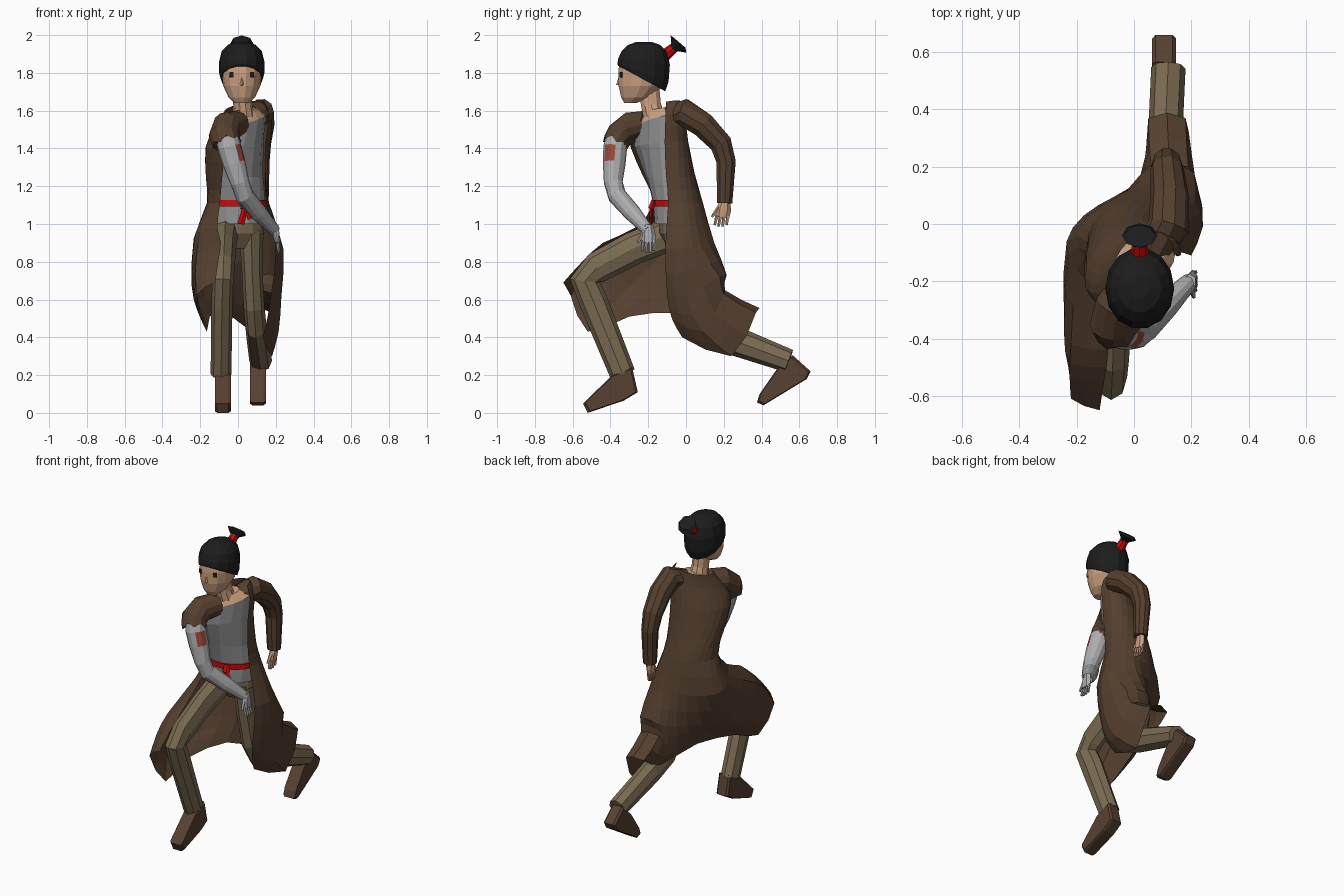
import bpy, bmesh, math
from mathutils import Vector as V


def material(name, r, g, b):
    m = bpy.data.materials.new(name)
    m.diffuse_color = (r, g, b, 1)
    return m


COAT = material("coat brown", .09, .05, .028)
PANTS = material("trouser olive", .20, .15, .085)
SKIN = material("skin", .62, .36, .22)
SHIRT = material("shirt grey", .31, .31, .31)
METAL = material("arm grey", .42, .42, .43)
HAIR = material("hair black", .012, .012, .012)
RED = material("sash red", .58, .003, .003)
RUST = material("patch rust", .33, .065, .035)
SHOE = material("shoe brown", .095, .052, .032)


def loft(name, rows, mats, closed=True, rule=None):
    """Skin rows of points; closed rows get capped ends. rule(face) -> material slot."""
    bm = bmesh.new()
    vs = [[bm.verts.new(p) for p in r] for r in rows]
    n = len(rows[0])
    for a, b in zip(vs, vs[1:]):
        for i in range(n if closed else n - 1):
            j = (i + 1) % n
            bm.faces.new((a[i], a[j], b[j], b[i]))
    if closed:
        bm.faces.new(vs[0])
        bm.faces.new(vs[-1])
    bmesh.ops.recalc_face_normals(bm, faces=bm.faces)
    if rule:
        for f in bm.faces:
            f.material_index = rule(f)
    me = bpy.data.meshes.new(name)
    bm.to_mesh(me)
    bm.free()
    for m in mats:
        me.materials.append(m)
    ob = bpy.data.objects.new(name, me)
    bpy.context.collection.objects.link(ob)
    return ob


def arc(c, u, v, n, a0=0, a1=360, full=True):
    out = []
    for i in range(n):
        a = math.radians(a0 + (a1 - a0) * i / (n if full else n - 1))
        out.append(V(c) + u * math.cos(a) + v * math.sin(a))
    return out


def tube(name, pts, mats, n=8, ref=(1, 0, 0), jag=0, rule=None):
    """Limb through (x, y, z, half width, half depth) stations."""
    rows, ps = [], [V(p[:3]) for p in pts]
    for i, p in enumerate(pts):
        t = (ps[min(i + 1, len(ps) - 1)] - ps[max(i - 1, 0)]).normalized()
        s = V(ref)
        s = (s - t * s.dot(t)).normalized()
        rows.append(arc(ps[i], s * p[3], t.cross(s) * p[-1], n))
        if jag and i == len(pts) - 1:
            rows[-1] = [q + t * jag * (-1) ** k for k, q in enumerate(rows[-1])]
    return loft(name, rows, mats, rule=rule)


def spline(p, k=2):
    out = []
    for i in range(len(p) - 1):
        a, b, c, d = p[max(i - 1, 0)], p[i], p[i + 1], p[min(i + 2, len(p) - 1)]
        for j in range(k):
            t = j / k
            out.append((b * 2 + (c - a) * t + (a * 2 - b * 5 + c * 4 - d) * t * t
                        + (b * 3 - a - c * 3 + d) * t ** 3) / 2)
    return out + [p[-1]]


def body(x, y, z, w, d, twist, tilt=0, off=0, **kw):
    """Twisted torso cross-section."""
    t = math.radians(twist)
    u = V((math.cos(t), math.sin(t), tilt)) * (w + off)
    return arc((x, y, z), u, V((math.sin(t), -math.cos(t), 0)) * (d + off), **kw)


# Torso: shirt with bare neckline, twisted toward +x
torso = [(.03, -.15, 1.60, .07, .06, 45, .25), (.02, -.15, 1.545, .155, .09, 44, .25),
         (-.01, -.14, 1.42, .165, .11, 40, .1), (-.01, -.09, 1.25, .15, .115, 28, 0),
         (0, -.05, 1.11, .15, .12, 18, 0)]
hem = (0, -.045, 1.0, .14, .12, 12, 0)
loft("shirt", [body(*r, n=14) for r in torso + [hem]], [SHIRT, SKIN],
     rule=lambda f: int(f.calc_center_median().z > 1.56))
loft("pelvis", [body(0, -.04, 1.04, .13, .105, 10, n=12), body(0, -.03, .95, .14, .11, 5, n=12),
                body(0, -.02, .87, .09, .07, 0, n=12)], [PANTS])

# Sash with knot and two tails
loft("sash", [body(0, -.05, z, .15, .12, 18, off=.008, n=14) for z in (1.128, 1.093)], [RED])
tube("sash_knot", [(.04, -.17, 1.125, .022, .015), (.04, -.185, 1.08, .026, .018)], [RED], 6)
for i, (x, z) in enumerate(((.015, 1.0), (.07, 1.03))):
    tube(f"sash_tail_{i}", [(.04, -.185, 1.09, .014, .008), (x, -.185, z, .018, .007)], [RED], 4)

# Long coat: open shell over the torso, flaring over the front thigh and the rear leg
skirt = [
    [(-.11, -.27, .98), (-.20, -.16, .97), (-.235, -.06, .92), (-.175, .03, .90), (-.07, .095, .90),
     (.02, .13, .90), (.11, .15, .90), (.21, .08, .88), (.24, -.01, .87), (.20, -.11, .87)],
    [(-.09, -.44, .90), (-.22, -.42, .83), (-.245, -.30, .67), (-.18, -.08, .68), (-.06, .07, .69),
     (.02, .17, .70), (.09, .215, .73), (.21, .18, .72), (.23, .0, .62), (.175, -.10, .63)],
    [(-.105, -.55, .80), (-.225, -.53, .73), (-.215, -.43, .54), (-.165, -.20, .58), (-.06, .03, .60),
     (.02, .16, .57), (.06, .195, .635), (.19, .20, .63), (.215, .09, .43), (.155, -.075, .50)],
    [(-.12, -.65, .69), (-.22, -.61, .62), (-.165, -.52, .43), (-.15, -.30, .51), (-.06, -.03, .53),
     (.045, .20, .45), (.05, .37, .54), (.18, .37, .53), (.18, .24, .30), (.13, -.02, .40)]]
top = [(.035, -.13, 1.625, .10, .07, 45, .25)] + torso[1:]
rows = [body(*r, off=.018, n=10, a0=140, a1=400, full=False) for r in top]
rows += [[V(p) for p in r] for r in skirt]
cols = [spline(list(c)) for c in zip(*[spline(r) for r in rows])]
loft("coat", cols, [COAT], closed=False)

# Sleeves
tube("short_sleeve", [(.0, -.20, 1.53, .07, .07), (-.06, -.29, 1.515, .078, .08),
                      (-.075, -.35, 1.47, .08, .075), (-.06, -.375, 1.425, .078, .07)], [COAT], 12, jag=.012)
tube("long_sleeve", [(.07, -.08, 1.565, .065, .065), (.12, -.01, 1.59, .073, .075),
                     (.125, .09, 1.525, .068, .07), (.115, .185, 1.425, .06, .062),
                     (.115, .212, 1.33, .052, .054), (.12, .205, 1.11, .042, .042)], [COAT], 10)

# Grey arm with a rust patch on its outer face
out = V((.85, -.5, 0))
tube("grey_arm", [(-.06, -.36, 1.47, .06), (-.045, -.375, 1.405, .063), (-.02, -.38, 1.32, .06),
                  (.01, -.385, 1.22, .05), (.035, -.365, 1.15, .05), (.11, -.285, 1.06, .046),
                  (.195, -.20, .965, .03)], [METAL, RUST], 12,
     rule=lambda f: int(1.33 < f.calc_center_median().z < 1.4 and f.normal.dot(out) > .85))


def hand(name, wrist, d, side, mat):
    w, d, s = V(wrist), V(d).normalized(), V(side)
    tube(name + "_palm", [(*(w - d * .02), .026, .022), (*(w + d * .035), .04, .02),
                          (*(w + d * .075), .037, .015)], [mat], 6, s)
    for i in range(4):
        a = w + d * .065 + s * (i - 1.5) * .019
        b = a + d * (.065 - .008 * abs(i - 1.5)) + s * (i - 1.5) * .002
        tube(f"{name}_finger_{i}", [(*a, .01), (*b, .007)], [mat], 5, s)
    tube(name + "_thumb", [(*(w + d * .02 + s * .025), .012), (*(w + d * .075 + s * .055), .007)], [mat], 5, s)


hand("grey_hand", (.198, -.20, .975), (.15, 0, -1), (0, -1, 0), METAL)
hand("skin_hand", (.12, .205, 1.11), (0, -.18, -1), (0, -1, 0), SKIN)

# Legs: bent front leg, trailing rear leg
tube("front_leg", [(-.065, -.04, .965, .07, .09), (-.07, -.28, .87, .06, .087), (-.075, -.47, .77, .058, .083),
                   (-.08, -.535, .70, .056, .08), (-.085, -.49, .59, .056, .076),
                   (-.09, -.335, .205, .055, .068)], [PANTS], 8)
tube("rear_leg", [(.07, -.02, .97, .065, .10), (.075, .0, .75, .055, .09), (.085, .03, .56, .055, .085),
                  (.095, .08, .46, .056, .085), (.105, .22, .395, .06, .08),
                  (.12, .545, .275, .06, .062)], [PANTS], 8)


def shoe(name, x, profile):
    rows = []
    for dx, s in ((-.042, .92), (-.03, 1), (.03, 1), (.042, .92)):
        cy = sum(p[0] for p in profile) / len(profile)
        cz = sum(p[1] for p in profile) / len(profile)
        rows.append([V((x + dx, cy + (y - cy) * s, cz + (z - cz) * s)) for y, z in profile])
    loft(name, rows, [SHOE])


shoe("front_shoe", -.08, [(-.39, .20), (-.285, .24), (-.255, .11), (-.33, .065), (-.52, 0), (-.545, .05)])
shoe("rear_shoe", .105, [(.565, .305), (.66, .22), (.64, .18), (.41, .04), (.375, .055), (.39, .10), (.48, .23)])

# Neck and head
tube("neck", [(.03, -.165, 1.55, .065, .06), (.025, -.185, 1.63, .05, .055), (.02, -.2, 1.74, .05, .06)], [SKIN], 10)
X, Y = V((1, 0, 0)), V((0, 1, 0))
face = [(1.64, -.295, .038, .032), (1.67, -.265, .07, .08), (1.73, -.24, .098, .12),
        (1.80, -.232, .108, .13), (1.865, -.24, .10, .115)]
loft("face", [arc((.02, y, z), X * w, Y * d, 14) for z, y, w, d in face], [SKIN])
tube("nose", [(.02, -.353, 1.775, .005), (.02, -.36, 1.735, .01)], [SKIN], 4)

# Eyes as thin plates
for side, x in (("a", -.033), ("b", .073)):
    t = math.copysign(.38, x - .02)
    u = V((math.cos(t), math.sin(t), 0)) * .011
    f = V((math.sin(t), -math.cos(t), 0))
    c = V((x, -.343, 1.79))
    loft("eye_" + side, [[c + f * k + u * i + V((0, 0, .014 * j)) for i, j in
                          ((-1, -1), (1, -1), (1, 1), (-1, 1))] for k in (-.004, .004)], [HAIR])

# Hair cap: rings tilted so the hairline drops toward the nape
cap = [(1.77, -.235, .112, .128, -.54), (1.80, -.228, .12, .139, -.35), (1.86, -.222, .12, .14, -.12),
       (1.915, -.222, .106, .122, 0), (1.948, -.222, .075, .088, 0), (1.964, -.222, .035, .04, 0)]
loft("hair", [arc((.02, y, z), X * w, V((0, 1, k)) * d, 14) for z, y, w, d, k in cap], [HAIR])

# Topknot with red tie
tube("hair_tie", [(.02, -.135, 1.875, .036), (.02, -.065, 1.932, .026)], [RED], 8)
tube("topknot", [(.02, -.078, 1.922, .022), (.02, -.06, 1.936, .034, .028), (.02, -.04, 1.953, .062, .062),
                 (.02, -.034, 1.96, .05, .04)], [HAIR], 8)
